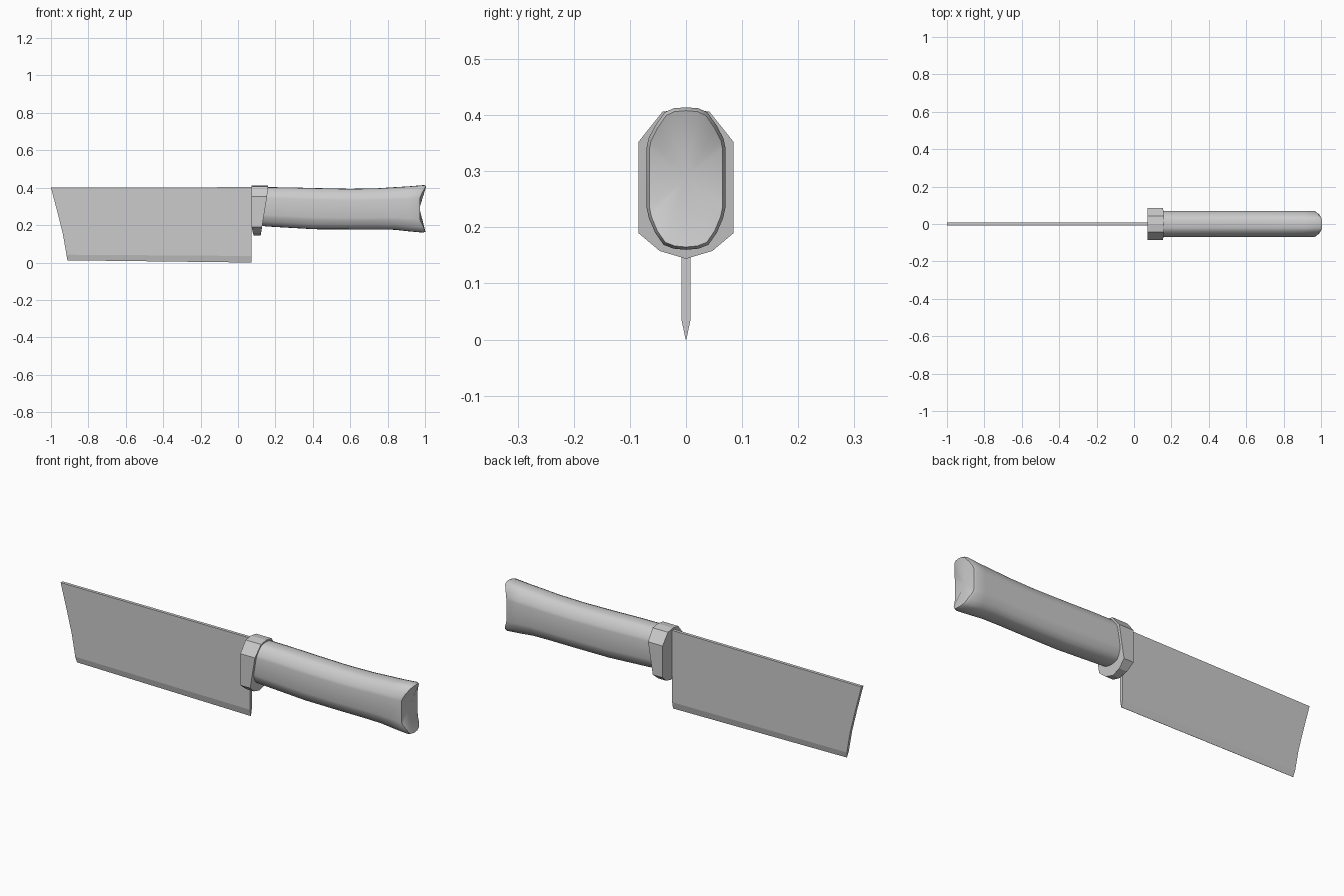
import bpy, bmesh

if "Cube" in bpy.data.objects:
    bpy.data.objects.remove(bpy.data.objects["Cube"])


def loft(name, rings, tip=None, smooth=None):
    """Skin closed rings of points; cap the last one flat or with a fan to tip."""
    bm = bmesh.new()
    loops = [[bm.verts.new(p) for p in r] for r in rings]
    n = len(loops[0])
    for a, b in zip(loops, loops[1:]):
        for i in range(n):
            j = (i + 1) % n
            bm.faces.new((a[i], a[j], b[j], b[i]))
    bm.faces.new(loops[0])
    if tip:
        c = bm.verts.new(tip)
        for i in range(n):
            bm.faces.new((loops[-1][i], loops[-1][(i + 1) % n], c))
    else:
        bm.faces.new(loops[-1])
    bmesh.ops.recalc_face_normals(bm, faces=bm.faces)
    me = bpy.data.meshes.new(name)
    bm.to_mesh(me)
    bm.free()
    ob = bpy.data.objects.new(name, me)
    bpy.context.collection.objects.link(ob)
    if smooth:
        bpy.context.view_layer.objects.active = ob
        ob.select_set(True)
        bpy.ops.object.shade_smooth_by_angle(angle=smooth)
        ob.select_set(False)
    return ob


def mirror(half):
    """Complete a half section (first and last points lie on the centre line)."""
    return half + [(-y, z) for y, z in half[-2:0:-1]]


# Blade: horizontal slices from the cutting edge up to the spine
slices = [(0.0, 0.012, -0.912, 0.0006), (0.035, 0.042, -0.917, 0.008),
          (0.15, 0.15, -0.936, 0.008), (0.26, 0.26, -0.963, 0.008),
          (0.403, 0.40, -1.0, 0.008)]
loft("blade", [[(xl, -h, zl), (0.073, -h, zr), (0.073, h, zr), (xl, h, zl)]
               for zr, zl, xl, h in slices])

# Guard: faceted collar that tapers towards its lower point
guard = mirror([(0, 0.412), (0.042, 0.406), (0.085, 0.352),
                (0.085, 0.19), (0.047, 0.158), (0, 0.144)])


def front_x(z):
    return 0.073 if z > 0.18 else 0.073 + (0.18 - z) * 0.3


def back_x(z):
    return 0.16 if z > 0.36 else 0.121 + (z - 0.144) * 0.165


loft("guard", [[(front_x(z), y, z) for y, z in guard],
               [(back_x(z), y, z) for y, z in guard]])

# Handle: rounded octagon swept along x, flaring at the butt
section = mirror([(0, 1), (0.022, 0.993), (0.038, 0.965), (0.055, 0.87),
                  (0.067, 0.78), (0.07, 0.72), (0.07, 0.29), (0.066, 0.22),
                  (0.055, 0.12), (0.04, 0.035), (0.022, 0.008), (0, 0)])
stations = [(0.10, 0.20, 0.405), (0.15, 0.193, 0.403), (0.27, 0.186, 0.402),
            (0.41, 0.178, 0.398), (0.60, 0.177, 0.394), (0.75, 0.177, 0.397),
            (0.84, 0.175, 0.403), (0.91, 0.167, 0.407)]
rings = [[(x, y, lo + (hi - lo) * t) for y, t in section] for x, lo, hi in stations]


def butt_x(t):
    return 0.966 + (0.03 if t < 0.55 else 0.06) * (t - 0.55) ** 2 / 0.3


# Saddle-shaped butt: outer rim, then a slightly inset rim
for dx, grow, lo, hi in [(-0.012, 1.0, 0.160, 0.414), (0.0, 0.93, 0.165, 0.408)]:
    rings.append([(butt_x(t) + dx + (0.006 if t < 0.2 else 0),
                   y * grow, lo + (hi - lo) * t) for y, t in section])
loft("handle", rings, tip=(0.97, 0, 0.29), smooth=0.7)
